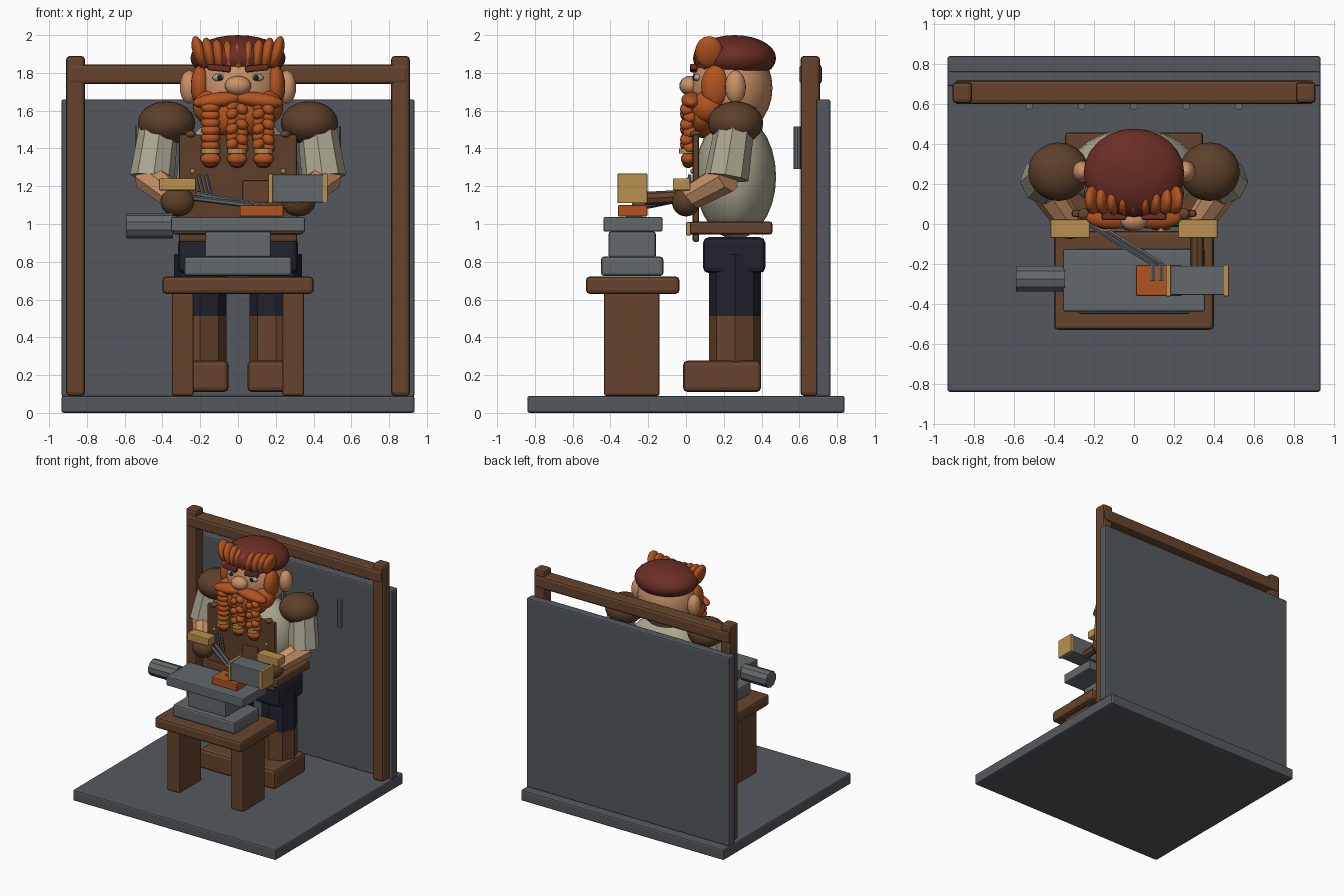
import bpy, math
from mathutils import Vector

if "Cube" in bpy.data.objects:
    bpy.data.objects.remove(bpy.data.objects["Cube"])


def mat(name, r, g, b):
    m = bpy.data.materials.new(name)
    lin = [((c / 255 + 0.055) / 1.055) ** 2.4 for c in (r, g, b)]
    m.diffuse_color = (*lin, 1)
    m.use_nodes = True
    m.node_tree.nodes["Principled BSDF"].inputs["Base Color"].default_value = m.diffuse_color
    return m


STONE = mat("slate_grey", 84, 89, 94)
STEEL = mat("steel_grey", 98, 104, 108)
WOOD = mat("wood_brown", 102, 68, 44)
LEATHER = mat("dark_leather", 94, 64, 42)
LINEN = mat("linen", 172, 168, 145)
SKIN = mat("skin", 202, 146, 104)
HAIR = mat("ginger", 178, 84, 32)
CAP = mat("maroon", 106, 46, 36)
BRASS = mat("brass", 184, 144, 78)
NAVY = mat("navy", 34, 34, 48)


def finish(name, m, smooth=False):
    ob = bpy.context.object
    ob.name = name
    ob.data.materials.append(m)
    if smooth:
        bpy.ops.object.shade_smooth_by_angle(angle=math.radians(40))
    return ob


def box(name, m, x, y, z, bevel=0.012, rot=(0, 0, 0)):
    """Bevelled box from its (min, max) on each axis."""
    bpy.ops.mesh.primitive_cube_add(size=1, location=[(a + b) / 2 for a, b in (x, y, z)], rotation=rot)
    ob = bpy.context.object
    ob.scale = [b - a for a, b in (x, y, z)]
    bpy.ops.object.transform_apply(location=False, rotation=False, scale=True)
    if bevel:
        mod = ob.modifiers.new("bevel", 'BEVEL')
        mod.width, mod.segments = bevel, 2
    return finish(name, m)


def ball(name, m, loc, radii, rot=(0, 0, 0), seg=20):
    bpy.ops.mesh.primitive_uv_sphere_add(segments=seg, ring_count=seg * 3 // 5, radius=1,
                                         location=loc, rotation=rot)
    bpy.context.object.scale = radii
    return finish(name, m, True)


def rod(name, m, a, b, r1, r2=None, sides=8, spin=0):
    """Tapered flat-sided rod from point a to point b."""
    a, b = Vector(a), Vector(b)
    bpy.ops.mesh.primitive_cone_add(vertices=sides, radius1=r1, radius2=r2 or r1, depth=(b - a).length)
    ob = bpy.context.object
    ob.location = (a + b) / 2
    ob.rotation_mode = 'QUATERNION'
    ob.rotation_quaternion = (b - a).to_track_quat('Z', 'Y')
    return finish(name, m)


# Floor, wall and timber frame
box("floor_slab", STONE, (-.935, .935), (-.84, .84), (0, .09))
box("back_wall", STONE, (-.935, .935), (.69, .765), (.085, 1.66))
box("frame_beam", WOOD, (-.9, .9), (.6, .72), (1.74, 1.845), .02)
for s in (-1, 1):
    box("frame_post", WOOD, (s * .86 - .05, s * .86 + .05), (.605, .71), (.09, 1.89), .02)
for i in range(5):
    x = (i - 2) * .262
    rod("wall_tool", STEEL, (x, .59, 1.29), (x, .59, 1.515), .02)

# Workbench and anvil
box("bench_top", WOOD, (-.4, .4), (-.53, -.035), (.63, .722), .02)
for s in (-1, 1):
    box("bench_leg", WOOD, (s * .2925 - .0575, s * .2925 + .0575), (-.434, -.14), (.09, .64))
box("anvil_foot", STEEL, (-.285, .285), (-.45, -.12), (.725, .827), .015)
box("anvil_waist", STEEL, (-.175, .175), (-.41, -.16), (.82, .96))
box("anvil_face", STEEL, (-.355, .355), (-.437, -.125), (.96, 1.037), .008)
rod("anvil_horn", STEEL, (-.59, -.275, .99), (-.345, -.275, .99), .067, sides=10)

# Hot iron, hammer and tongs
box("hot_iron", HAIR, (.01, .24), (-.36, -.205), (1.04, 1.1), .006)
box("hammer_head", STEEL, (.18, .455), (-.355, -.21), (1.115, 1.262), .005)
for x in (.16, .45):
    box("hammer_cap", BRASS, (x, x + .025), (-.362, -.205), (1.11, 1.267), .004)
rod("hammer_handle", WOOD, (.315, -.22, 1.135), (.315, .06, 1.15), .035)
for s in (-1, 1):
    o = s * .02
    rod("tong_arm", STEEL, (-.24 + o, .02, 1.15 + o / 2), (.115 + o, -.2, 1.095), .014, sides=6)
    rod("tong_jaw", STEEL, (.115 + o, -.195, 1.1), (.115 + o, -.285, 1.1), .014, sides=6)
    rod("tong_grip", STEEL, (-.19 + o, .02, 1.26), (-.16 + o, .01, 1.13), .01, sides=6)

# Legs, boots and waist
for s in (-1, 1):
    box("boot", WOOD, (s * .2 - .15, s * .2 + .15), (-.016, .398), (.11, .277), .025)
    rod("boot_shaft", WOOD, (s * .2, .26, .25), (s * .2, .26, .513), .138)
    rod("trouser_leg", NAVY, (s * .2, .26, .513), (s * .2, .26, .84), .138)
box("trouser_seat", NAVY, (-.317, .317), (.09, .42), (.74, .93), .03)
box("belt", WOOD, (-.345, .345), (.02, .457), (.945, 1.012), .012)
box("belt_buckle", BRASS, (-.06, .06), (0, .03), (.94, 1.01), .006)

# Torso and apron
ball("shirt", LINEN, (0, .262, 1.25), (.325, .215, .33), seg=24)
box("apron", LEATHER, (-.312, .312), (.035, .07), (.905, 1.475), .012)
box("apron_pocket", WOOD, (.025, .165), (.015, .04), (1.11, 1.23), .008)
for s in (-1, 1):
    ball("apron_stud", BRASS, (s * .24, .032, 1.28), (.013, .01, .013), seg=10)
    ball("apron_button", WOOD, (s * .25, .05, 1.475), (.03, .03, .02), seg=10)

# Arms
for s in (-1, 1):
    ball("shoulder_pad", LEATHER, (s * .378, .262, 1.535), (.152, .147, .115))
    rod("sleeve", LINEN, (s * .42, .255, 1.5), (s * .455, .215, 1.245), .105, .118)
    rod("forearm", SKIN, (s * .475, .22, 1.25), (s * .335, .02, 1.14), .085, .07)
    ball("glove", LEATHER, (s * .32, .0, 1.118), (.09, .075, .078))
    box("cuff", BRASS, (s * .32 - .098, s * .32 + .098), (-.07, .022), (1.178, 1.242), .006)

# Head and face
ball("head", SKIN, (0, .243, 1.72), (.235, .215, .25), seg=24)
ball("cap", CAP, (0, .257, 1.878), (.252, .22, .122), seg=24)
ball("nose", SKIN, (0, .02, 1.732), (.07, .055, .052))
for s in (-1, 1):
    ball("ear", SKIN, (s * .258, .262, 1.725), (.05, .055, .088))
    ball("eye_white", LINEN, (s * .1, .062, 1.775), (.036, .022, .02), seg=12)
    ball("pupil", NAVY, (s * .095, .045, 1.775), (.015, .012, .016), seg=10)
    box("eyebrow", CAP, (s * .1 - .062, s * .1 + .062), (.02, .06), (1.808, 1.843), .01,
        rot=(0, -s * .1, 0))
    ball("sideburn", HAIR, (s * .2, .155, 1.73), (.05, .075, .11))
    ball("cheek_beard", HAIR, (s * .155, .12, 1.62), (.085, .09, .09))
    ball("moustache", HAIR, (s * .105, .03, 1.655), (.135, .055, .042), rot=(0, s * .12, 0))

# Fringe of tilted tufts, taller at both ends
for i in range(9):
    t = (i - 4) / 4
    ball("fringe_tuft", HAIR, (t * .205, .112 + .01 * abs(t), 1.872 + .038 * abs(t)),
         (.036, .074, .088), rot=(0, .28 * (t if abs(t) > .1 else -.3), 0), seg=14)

# Beard with three banded braids
ball("beard", HAIR, (0, .09, 1.575), (.205, .1, .12))
for k, x in enumerate((-.145, -.005, .135)):
    for i in range(6):
        z = 1.615 - i * .04
        if k == 0:
            ball("braid_bead", HAIR, (x, .012, z), (.052, .042, .032), seg=12)
        else:
            for s in (-1, 1):
                ball("braid_bead", HAIR, (x + s * .026, .012 - s * .008 * (-1) ** i, z - s * .008),
                     (.036, .036, .03), rot=(0, s * .6, 0), seg=12)
    rod("braid_band", BRASS, (x, .012, 1.372), (x, .012, 1.4), .05, sides=12)
    ball("braid_tuft", HAIR, (x, .012, 1.345), (.055, .04, .035), seg=12)
    ball("braid_tip", CAP, (x, .012, 1.322), (.04, .032, .026), seg=12)
